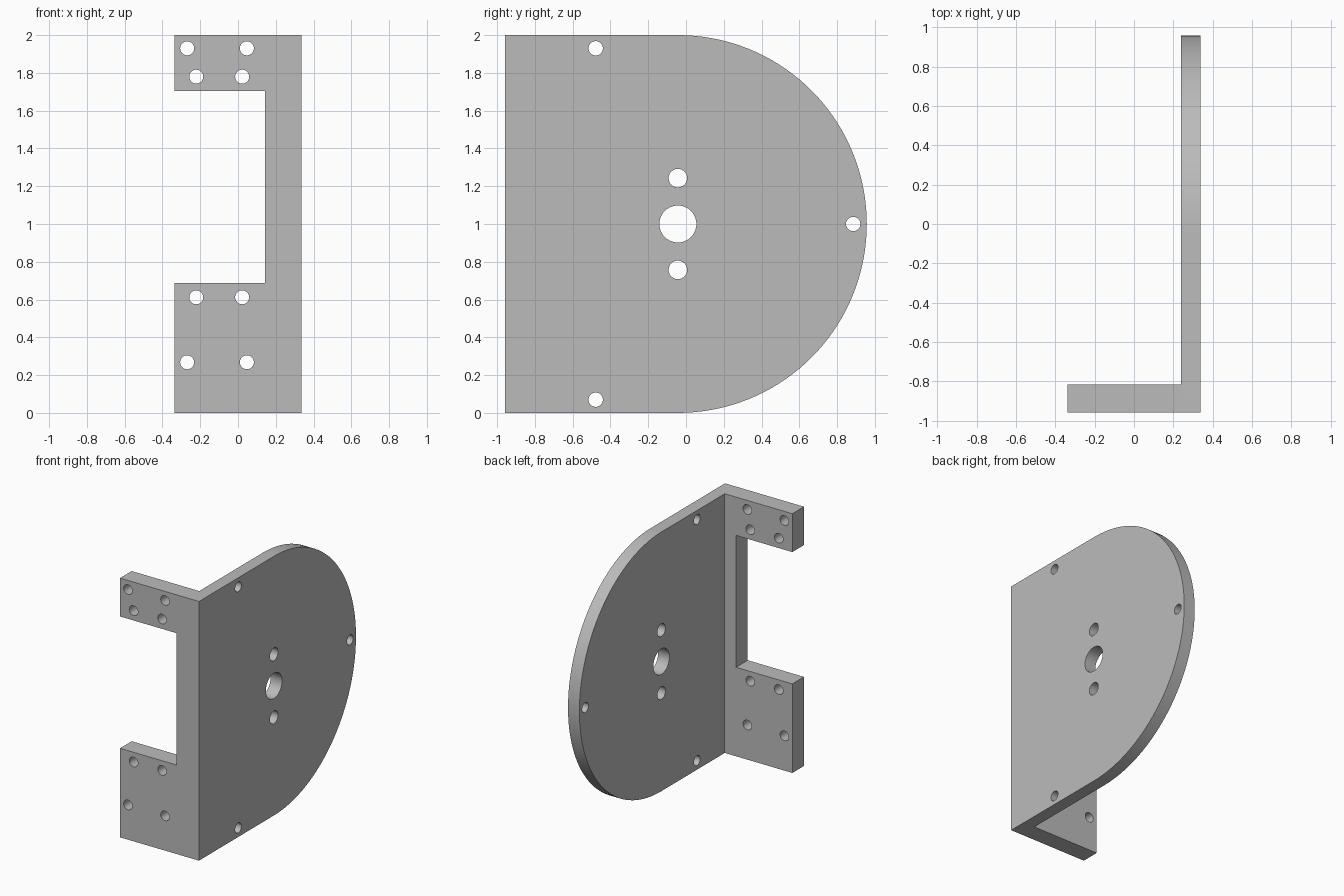
import bpy
import bmesh
from math import sin, cos, pi
from mathutils import Vector

cube = bpy.data.objects.get("Cube")
if cube:
    bpy.data.objects.remove(cube, do_unlink=True)

metal = bpy.data.materials.new("grey metal")
metal.use_nodes = True
GREY = (0.5, 0.5, 0.5, 1)
metal.diffuse_color = GREY
metal.node_tree.nodes["Principled BSDF"].inputs["Base Color"].default_value = GREY


def arc(cx, cy, r, start, end, steps):
    return [(cx + r * cos(start + (end - start) * i / steps),
             cy + r * sin(start + (end - start) * i / steps)) for i in range(steps + 1)]


def panel(name, outline, holes, place, thickness):
    """Fill an outline around its holes and extrude it into a solid."""
    bm = bmesh.new()
    loops = [outline] + [arc(u, v, r, 0, 2 * pi, 40)[:-1] for u, v, r in holes]
    for loop in loops:
        verts = [bm.verts.new(place(u, v)) for u, v in loop]
        for a, b in zip(verts, verts[1:] + verts[:1]):
            bm.edges.new((a, b))
    bmesh.ops.triangle_fill(bm, edges=bm.edges[:], use_beauty=True)
    out = bmesh.ops.extrude_face_region(bm, geom=bm.faces[:])
    moved = [g for g in out["geom"] if isinstance(g, bmesh.types.BMVert)]
    bmesh.ops.translate(bm, verts=moved, vec=Vector(thickness))
    bmesh.ops.recalc_face_normals(bm, faces=bm.faces[:])
    mesh = bpy.data.meshes.new(name)
    bm.to_mesh(mesh)
    bm.free()
    mesh.materials.append(metal)
    obj = bpy.data.objects.new(name, mesh)
    bpy.context.collection.objects.link(obj)
    return obj


FRONT, RIGHT, INNER, AXIS = -0.957, 0.337, 0.24, -0.043

# Round-ended upright plate with shaft hole and screw holes
plate = panel(
    "bracket",
    [(FRONT, 0)] + arc(AXIS, 1, 1, -pi / 2, pi / 2, 72) + [(FRONT, 2)],
    [(AXIS, 1, 0.098), (AXIS, 1.243, 0.049), (AXIS, 0.757, 0.049),
     (0.885, 1, 0.038), (-0.478, 1.93, 0.038), (-0.478, 0.07, 0.038)],
    lambda y, z: (INNER, y, z), (RIGHT - INNER, 0, 0))

# Notched mounting flange with two groups of four holes
screws = [(-0.269, 1.93), (0.047, 1.93), (-0.221, 1.78), (0.022, 1.78),
          (-0.221, 0.612), (0.022, 0.612), (-0.269, 0.268), (0.047, 0.268)]
flange = panel(
    "flange",
    [(-RIGHT, 0), (INNER, 0), (INNER, 2), (-RIGHT, 2),
     (-RIGHT, 1.704), (0.143, 1.704), (0.143, 0.687), (-RIGHT, 0.687)],
    [(x, z, 0.037) for x, z in screws],
    lambda x, z: (x, FRONT, z), (0, 0.142, 0))

# Join both into one solid
bpy.ops.object.select_all(action="DESELECT")
bpy.context.view_layer.objects.active = plate
plate.select_set(True)
union = plate.modifiers.new("join flange", "BOOLEAN")
union.operation = "UNION"
union.solver = "EXACT"
union.object = flange
bpy.ops.object.modifier_apply(modifier=union.name)
bpy.data.objects.remove(flange, do_unlink=True)
bpy.ops.object.shade_smooth_by_angle(angle=pi / 6)
